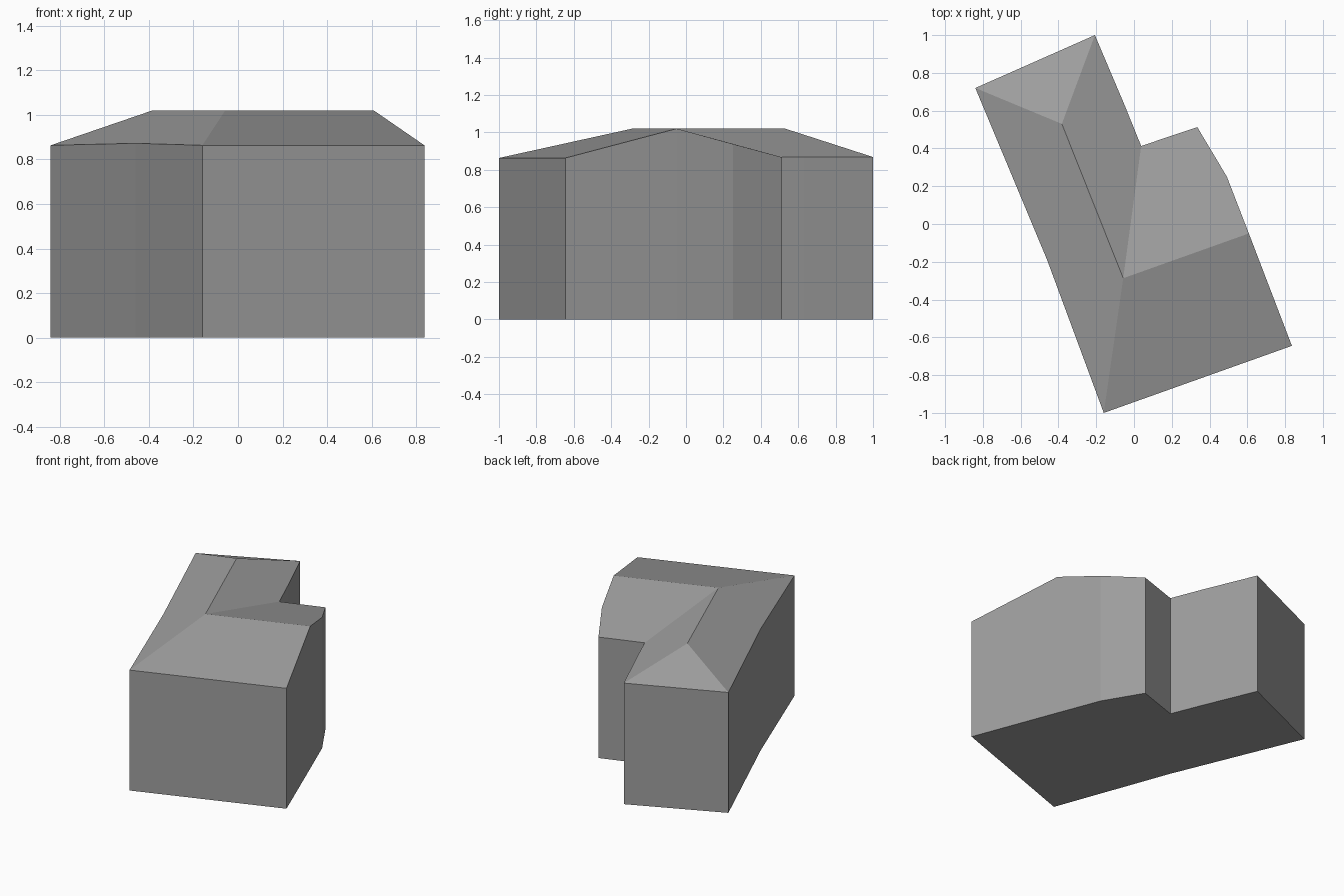
import bpy
import bmesh

cube = bpy.data.objects.get("Cube")
if cube:
    bpy.data.objects.remove(cube, do_unlink=True)

# One plain grey for the whole building
grey = bpy.data.materials.new("plain grey")
grey.use_nodes = True
colour = (0.34, 0.34, 0.34, 1)
grey.diffuse_color = colour
grey.node_tree.nodes["Principled BSDF"].inputs["Base Color"].default_value = colour

EAVE, RIDGE = 0.863, 1.02

# Top of the walls, clockwise from the back right corner
wall_top = {
    "back_right": (-0.84, 0.72, EAVE),
    "back_left": (-0.207, 1.0, 0.868),
    "inner_bend": (-0.05, 0.63, 0.868),
    "inner_corner": (0.038, 0.413, 0.867),
    "wing_back": (0.335, 0.513, 0.867),
    "wing_bend": (0.492, 0.25, 0.938),
    "gable_peak": (0.608, -0.05, RIDGE),
    "front_left": (0.836, -0.645, EAVE),
    "front_right": (-0.16, -1.0, EAVE),
    "side_bend": (-0.46, -0.19, 0.872),
}
ridge = {"ridge_end": (-0.382, 0.53, RIDGE), "ridge_corner": (-0.057, -0.287, RIDGE)}


def finish(name, bm):
    """Turn a bmesh into a flat shaded grey object."""
    mesh = bpy.data.meshes.new(name)
    bm.to_mesh(mesh)
    bm.free()
    mesh.materials.append(grey)
    obj = bpy.data.objects.new(name, mesh)
    bpy.context.collection.objects.link(obj)
    return obj


# Walls and floor: the outline raised to the sloping wall tops
bm = bmesh.new()
top = [bm.verts.new(p) for p in wall_top.values()]
base = [bm.verts.new((x, y, 0)) for x, y, z in wall_top.values()]
for i in range(len(top)):
    j = (i + 1) % len(top)
    bm.faces.new((base[j], base[i], top[i], top[j]))
bm.faces.new(base)
finish("walls", bm)

# Hipped roof with a gabled wing, one face per slope
slopes = [
    "back_left back_right ridge_end",
    "back_right side_bend front_right ridge_corner ridge_end",
    "ridge_end ridge_corner inner_corner inner_bend back_left",
    "ridge_corner gable_peak wing_bend wing_back inner_corner",
    "front_right front_left gable_peak ridge_corner",
]
bm = bmesh.new()
verts = {name: bm.verts.new(p) for name, p in {**wall_top, **ridge}.items()}
for slope in slopes:
    bm.faces.new([verts[name] for name in slope.split()])
finish("roof", bm)
